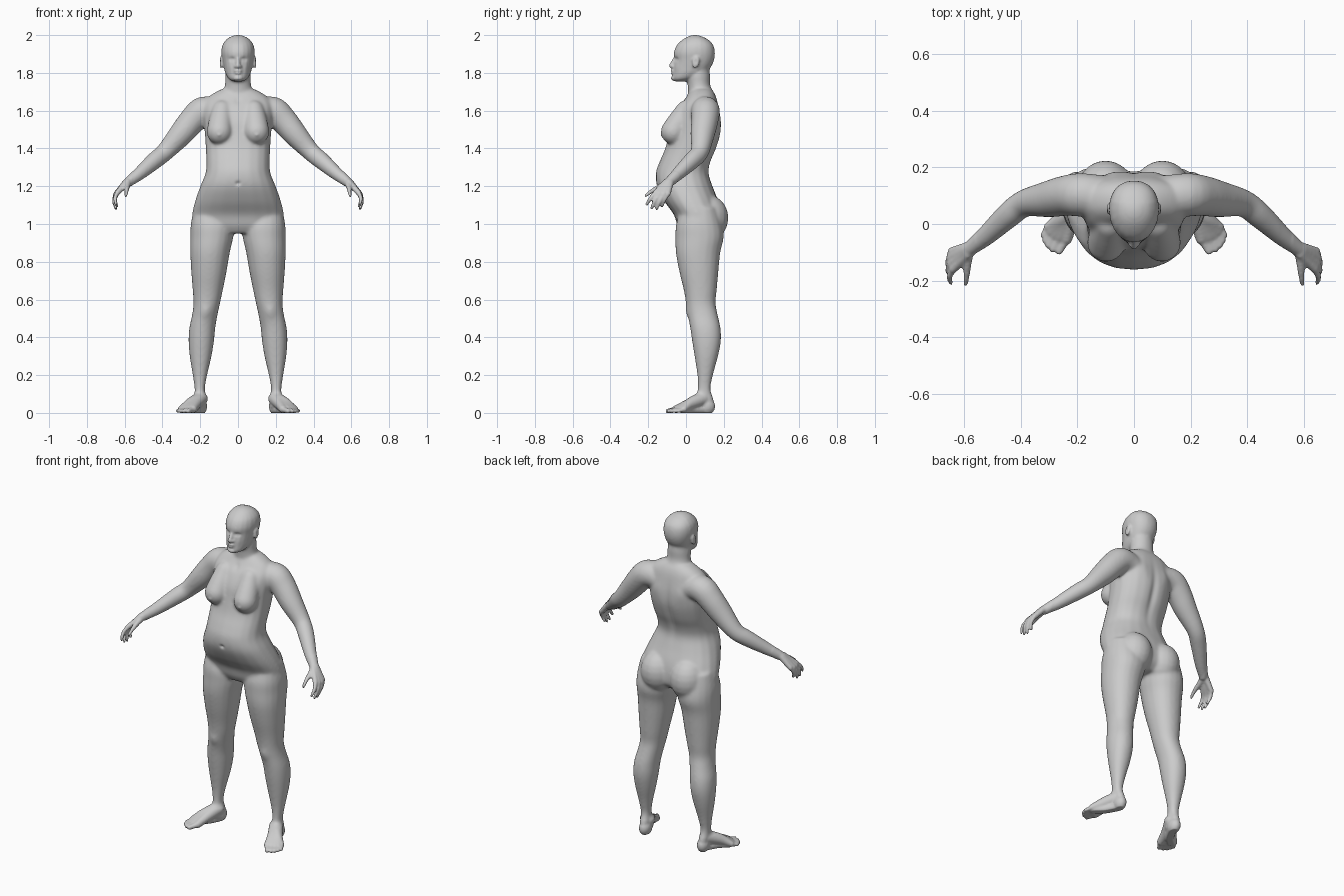
import bpy, math
from mathutils import Vector, Matrix

verts, faces = [], []
SIDES = 20
ANGLES = [2 * math.pi * k / SIDES for k in range(SIDES)]


def refine(rows, n=4):
    """Catmull-Rom interpolation through rows of numbers."""
    out = []
    for i in range(len(rows) - 1):
        p0, p1 = rows[max(i - 1, 0)], rows[i]
        p2, p3 = rows[i + 1], rows[min(i + 2, len(rows) - 1)]
        for k in range(n):
            t = k / n
            out.append([0.5 * (2 * b + (c - a) * t + (2 * a - 5 * b + 4 * c - d) * t * t
                               + (3 * b - a - 3 * c + d) * t ** 3)
                        for a, b, c, d in zip(p0, p1, p2, p3)])
    return out + [list(rows[-1])]


def skin(rings, flip=False):
    """Closed surface through rings that run anticlockwise around their path."""
    base = len(verts)
    new = []
    for r in range(len(rings) - 1):
        for i in range(SIDES):
            a, b = base + r * SIDES + i, base + r * SIDES + (i + 1) % SIDES
            new.append((a, b, b + SIDES, a + SIDES))
    new.append(tuple(base + i for i in reversed(range(SIDES))))
    new.append(tuple(base + (len(rings) - 1) * SIDES + i for i in range(SIDES)))
    faces.extend([f[::-1] for f in new] if flip else new)
    for ring in rings:
        verts.extend(tuple(p) for p in ring)


def stack(rows, s=1, power=2.0, taper=0.0):
    """Horizontal rounded sections: z, x min, x max, y front, y back."""
    rings = []
    for z, x0, x1, y0, y1 in refine(rows):
        ring = []
        for a in ANGLES:
            c, d = math.cos(a), math.sin(a)
            u = math.copysign(abs(c) ** (2 / power), c) * (1 + taper * d)
            v = math.copysign(abs(d) ** (2 / power), d)
            ring.append((s * ((x0 + x1) / 2 + u * (x1 - x0) / 2),
                         (y0 + y1) / 2 + v * (y1 - y0) / 2, z))
        rings.append(ring)
    skin(rings, (s < 0) != (rows[0][0] > rows[-1][0]))


def ball(center, radii, s=1, tilt=0.0):
    m = (Matrix.Translation((center[0] * s, center[1], center[2]))
         @ Matrix.Rotation(tilt, 4, 'X') @ Matrix.Diagonal((*radii, 1)))
    rings = []
    for k in range(11):
        e = math.radians(-87 + 17.4 * k)
        rings.append([m @ Vector((math.cos(e) * math.cos(a), math.cos(e) * math.sin(a), math.sin(e)))
                      for a in ANGLES])
    skin(rings)


def tube(path, s=1):
    """Round limb through x, y, z, radius points with ball ends."""
    pts = refine([(x * s, y, z, r) for x, y, z, r in path])
    n, rings = Vector((0.31, 0.5, 0.81)), []
    for i, p in enumerate(pts):
        t = (Vector(pts[min(i + 1, len(pts) - 1)][:3]) - Vector(pts[max(i - 1, 0)][:3])).normalized()
        n = (n - t * n.dot(t)).normalized()
        b = t.cross(n)
        c = Vector(p[:3])
        rings.append([c + p[3] * (n * math.cos(a) + b * math.sin(a)) for a in ANGLES])
    skin(rings)
    for p in (pts[0], pts[-1]):
        ball(p[:3], (p[3],) * 3)


def sym(rows):
    return [(z, -w, w, y0, y1) for z, w, y0, y1 in rows]


# torso
stack(sym([(1.715, .085, .03, .135), (1.695, .125, .015, .15), (1.665, .165, -.005, .163),
           (1.62, .185, -.04, .174), (1.55, .182, -.075, .186), (1.48, .176, -.09, .185),
           (1.40, .171, -.11, .162), (1.33, .168, -.14, .132), (1.27, .172, -.16, .122),
           (1.20, .20, -.155, .142), (1.12, .228, -.115, .172), (1.05, .243, -.065, .185),
           (.99, .235, -.045, .18), (.95, .17, -.02, .14)]), power=2.3)
# neck
stack(sym([(1.62, .085, .02, .155), (1.69, .078, .012, .145), (1.74, .069, .008, .128),
           (1.79, .067, 0, .128), (1.85, .06, 0, .12)]))
# head
stack(sym([(1.755, .03, -.066, .0), (1.772, .052, -.072, .05), (1.80, .067, -.07, .10),
           (1.83, .075, -.067, .132), (1.87, .083, -.063, .15), (1.91, .088, -.064, .154),
           (1.95, .081, -.046, .144), (1.98, .058, -.012, .113), (1.995, .03, .018, .078),
           (2.0, .008, .04, .056)]), power=2.15, taper=.08)
# nose, lips and chin
tube([(0, -.056, 1.882, .009), (0, -.068, 1.86, .010), (0, -.079, 1.838, .012)])
ball((0, -.071, 1.811), (.022, .012, .007))
ball((0, -.069, 1.799), (.019, .012, .007))
ball((0, -.062, 1.772), (.025, .018, .016))

for s in (1, -1):
    # nostrils and ears
    ball((.012, -.07, 1.834), (.009, .011, .008), s)
    ball((.09, .052, 1.857), (.009, .019, .032), s, -.2)
    # breast
    tube([(.085, -.0, 1.6, .055), (.092, -.035, 1.54, .064), (.098, -.066, 1.488, .068)], s)
    # buttock
    ball((.1, .112, 1.03), (.105, .113, .125), s, -.1)
    # leg
    stack([(1.09, .06, .232, -.02, .16), (1.0, .025, .25, -.052, .19), (.93, .025, .253, -.056, .2),
           (.85, .043, .253, -.054, .182), (.75, .06, .248, -.036, .172), (.65, .08, .24, -.012, .163),
           (.58, .095, .236, 0, .157), (.52, .108, .243, .01, .168), (.45, .12, .258, .022, .183),
           (.38, .127, .262, .032, .185), (.3, .14, .256, .045, .17), (.2, .163, .24, .06, .143),
           (.13, .175, .23, .062, .134), (.08, .171, .229, .052, .143), (.03, .168, .226, .05, .153)],
          s, 2.15)
    # arm
    tube([(.11, .1, 1.595, .07), (.185, .103, 1.598, .077), (.24, .1, 1.55, .072),
          (.3, .088, 1.478, .065), (.385, .073, 1.383, .049), (.44, .033, 1.337, .046),
          (.52, -.04, 1.268, .036), (.575, -.085, 1.225, .027)], s)
    # palm and fingers, from index to little
    for k, tip, start in (((.638, -.160, 1.166), (.645, -.208, 1.104), (.585, -.105, 1.222)),
                          ((.646, -.140, 1.158), (.646, -.182, 1.084), (.590, -.098, 1.222)),
                          ((.648, -.118, 1.156), (.646, -.155, 1.080), (.592, -.090, 1.222)),
                          ((.643, -.096, 1.160), (.641, -.127, 1.094), (.590, -.082, 1.220))):
        mid = [(a + b) / 2 for a, b in zip(k, tip)]
        tube([(*start, .018), (*k, .0145)], s)
        tube([(*k, .0125), (mid[0] + .009, mid[1] - .003, mid[2] + .002, .0105), (*tip, .008)], s)
    tube([(.583, -.1, 1.215, .018), (.588, -.142, 1.195, .015), (.59, -.18, 1.175, .011),
          (.594, -.213, 1.15, .008)], s)
    # foot and toes, from big to little
    ball((.197, .11, .035), (.034, .045, .045), s)
    tube([(.195, .1, .02, .027), (.235, .03, .018, .026), (.28, -.01, .016, .024)], s)
    for x, y, r, tx, ty in ((.238, -.052, .021, .264, -.096), (.262, -.045, .019, .287, -.089),
                            (.279, -.036, .018, .303, -.075), (.293, -.025, .017, .314, -.059),
                            (.303, -.010, .016, .321, -.040)):
        tube([(.2, .085, .075, .04), ((.2 + x) / 2 + .003, .02, .047, .03), (x, y, .02, r)], s)
        tube([(x, y, .018, r * .75), (tx, ty, .010, r * .62)], s)

# fuse all parts into one skin
mesh = bpy.data.meshes.new("body")
mesh.from_pydata(verts, [], faces)
body = bpy.data.objects.new("body", mesh)
bpy.context.collection.objects.link(body)
bpy.context.view_layer.objects.active = body
body.select_set(True)
fuse = body.modifiers.new("fuse", 'REMESH')
fuse.mode, fuse.voxel_size = 'VOXEL', .0065
bpy.ops.object.modifier_apply(modifier=fuse.name)

# blend the joints, keeping face, hands and feet crisp
soft = body.vertex_groups.new(name="soft")
soft.add([v.index for v in body.data.vertices
          if v.co.z > .09 and abs(v.co.x) < .56 and not (v.co.z > 1.765 and v.co.y < .08)], 1, 'REPLACE')
for group, count in (("soft", 22), ("", 2)):
    blend = body.modifiers.new("blend", 'SMOOTH')
    blend.factor, blend.iterations, blend.vertex_group = .5, count, group
    bpy.ops.object.modifier_apply(modifier=blend.name)

# sculpted details: centre, radii, push
DETAILS = [((.032, -.06, 1.872), (.017, .03, .010), (0, .012, 0)),    # eye sockets
           ((.032, -.05, 1.871), (.009, .03, .006), (0, -.005, 0)),   # eyes
           ((0, -.08, 1.8055), (.02, .03, .004), (0, .004, 0)),       # mouth line
           ((.045, -.05, 1.83), (.018, .03, .02), (0, -.003, 0)),     # cheeks
           ((.094, .05, 1.86), (.012, .010, .016), (-.006, 0, 0)),    # ear hollows
           ((0, .17, 1.42), (.022, .08, .16), (0, -.012, 0)),         # spine
           ((.09, .18, 1.56), (.04, .05, .05), (0, .006, 0)),         # shoulder blades
           ((0, -.16, 1.215), (.012, .03, .010), (0, .010, 0)),       # navel
           ((0, -.05, 1.655), (.018, .06, .02), (0, .008, 0)),        # collar notch
           ((.1, -.14, 1.47), (.010, .03, .010), (0, -.004, 0)),      # nipples
           ((.17, .0, .535), (.03, .04, .035), (0, -.008, 0)),        # kneecaps
           ((.2, .14, .13), (.05, .03, .04), (0, -.004, 0))]          # heel tendons
co = [0.0] * (3 * len(body.data.vertices))
body.data.vertices.foreach_get("co", co)
for c, r, push in DETAILS:
    for s in ((1, -1) if c[0] else (1,)):
        low, high = c[2] - 3 * r[2], c[2] + 3 * r[2]
        for i in [3 * k for k, z in enumerate(co[2::3]) if low < z < high]:
            q = (((co[i] - s * c[0]) / r[0]) ** 2 + ((co[i + 1] - c[1]) / r[1]) ** 2
                 + ((co[i + 2] - c[2]) / r[2]) ** 2)
            if q < 9:
                g = math.exp(-q)
                co[i] += g * s * push[0]
                co[i + 1] += g * push[1]
                co[i + 2] += g * push[2]
# flat soles
co[2::3] = [max(z, 0.0) for z in co[2::3]]
body.data.vertices.foreach_set("co", co)
body.data.update()
body.data.shade_smooth()
